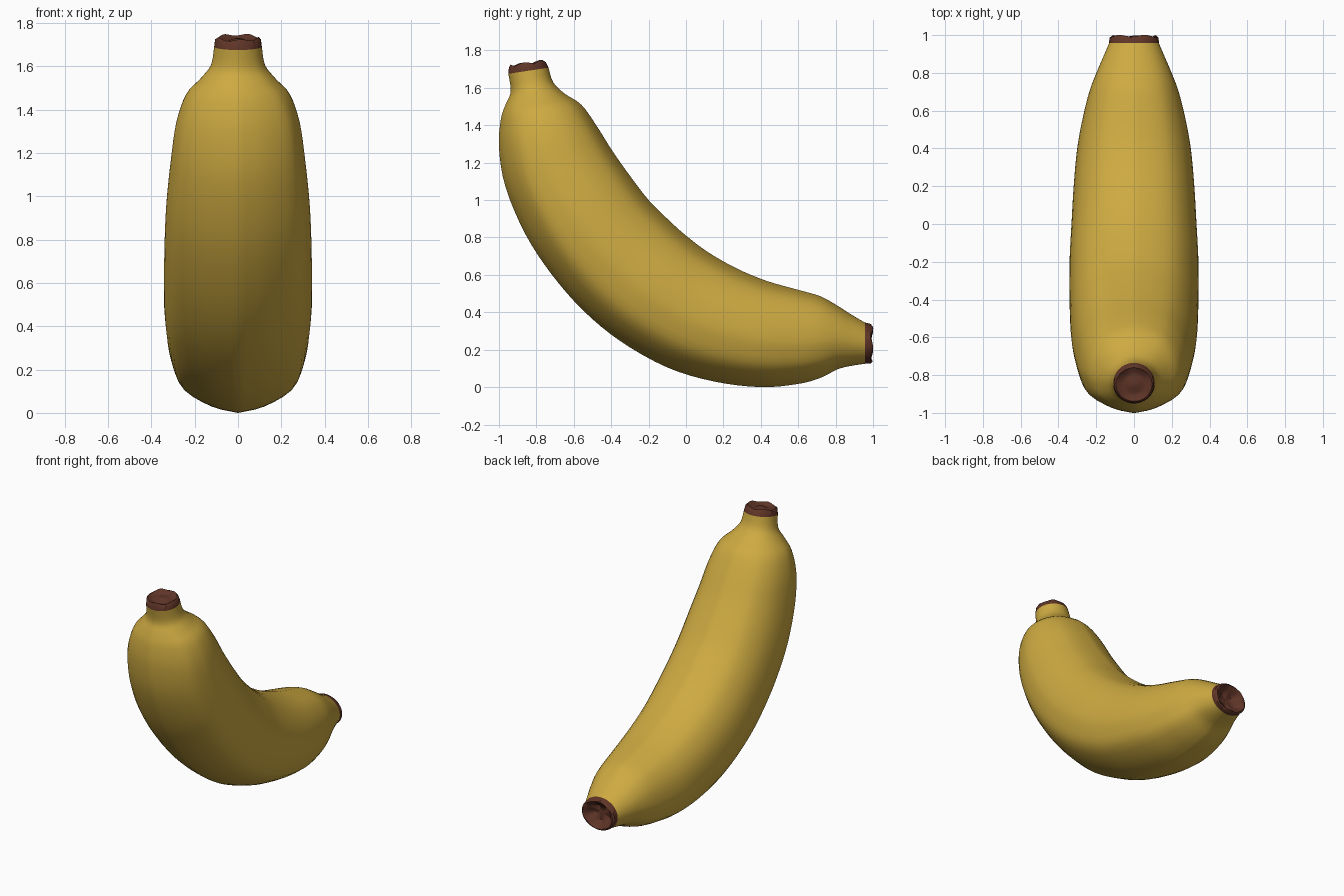
import bpy, bmesh, math
from mathutils import Vector

if "Cube" in bpy.data.objects:
    bpy.data.objects.remove(bpy.data.objects["Cube"])

# Stations along the fruit: outer edge (y, z), inner edge (y, z), half width in x
STATIONS = [
    (-.95, 1.675, -.735, 1.708, .11), (-.937, 1.58, -.71, 1.63, .125),
    (-.965, 1.51, -.65, 1.57, .175), (-.99, 1.43, -.56, 1.51, .24),
    (-1.0, 1.28, -.48, 1.40, .285), (-.965, 1.07, -.395, 1.265, .31),
    (-.86, .82, -.30, 1.13, .33), (-.72, .605, -.20, 1.0, .338),
    (-.55, .41, -.10, .90, .34), (-.35, .245, 0, .81, .34),
    (-.10, .105, .12, .72, .33), (.15, .03, .27, .635, .318),
    (.40, 0, .43, .568, .298), (.60, .017, .60, .52, .262),
    (.72, .05, .72, .485, .23), (.81, .095, .81, .435, .195),
    (.88, .113, .88, .39, .165), (.957, .125, .957, .345, .132)]

# Half cross-section: (x / half width, 0 = outer edge .. 1 = inner edge)
SECTION = [(0, 0), (.40, .05), (.82, .18), (.97, .35), (1, .5),
           (.91, .71), (.67, .885), (.35, .965), (0, 1)]


def catmull(points, steps):
    out = []
    for i in range(len(points) - 1):
        p0, p1 = points[max(i - 1, 0)], points[i]
        p2, p3 = points[i + 1], points[min(i + 2, len(points) - 1)]
        for s in range(steps):
            t = s / steps
            out.append(tuple(
                .5 * (2 * b + (c - a) * t + (2 * a - 5 * b + 4 * c - d) * t * t
                      + (3 * b - a - 3 * c + d) * t ** 3)
                for a, b, c, d in zip(p0, p1, p2, p3)))
    return out + [tuple(points[-1])]


half = catmull(SECTION, 3)
ridged = half + [(-x, t) for x, t in half[-2:0:-1]]
N = len(ridged)
rounded = [(math.sin(2 * math.pi * i / N), .5 - .5 * math.cos(2 * math.pi * i / N))
           for i in range(N)]


def ring(station, roundness, scale=1, shift=(0, 0), wobble=0):
    oy, oz, iy, iz, w = station
    pts = []
    for i, (a, b) in enumerate(zip(ridged, rounded)):
        x = a[0] + (b[0] - a[0]) * roundness
        t = a[1] + (b[1] - a[1]) * roundness
        t = .5 + (t - .5) * scale
        k = wobble * math.sin(5 * 2 * math.pi * i / N + 1)
        pts.append(Vector((x * w * scale, oy + (iy - oy) * t + shift[0] + k * shift[0],
                           oz + (iz - oz) * t + shift[1] + k * shift[1])))
    return pts


def loft(name, rings, material, close_end=False):
    bm = bmesh.new()
    loops = [[bm.verts.new(p) for p in r] for r in rings]
    for a, b in zip(loops, loops[1:]):
        for i in range(N):
            j = (i + 1) % N
            bm.faces.new((a[i], a[j], b[j], b[i]))
    if close_end:
        bm.faces.new(loops[-1])
    bmesh.ops.recalc_face_normals(bm, faces=bm.faces)
    # open shells: make the first wall face point away from the ring centre
    f = bm.faces[0] if hasattr(bm.faces, "ensure_lookup_table") and not bm.faces.ensure_lookup_table() else None
    centre = sum(rings[0], Vector()) / N
    if f.normal.dot(f.calc_center_median() - centre) < 0:
        bmesh.ops.reverse_faces(bm, faces=bm.faces)
    mesh = bpy.data.meshes.new(name)
    bm.to_mesh(mesh)
    bm.free()
    mesh.materials.append(material)
    obj = bpy.data.objects.new(name, mesh)
    bpy.context.collection.objects.link(obj)
    bpy.context.view_layer.objects.active = obj
    obj.select_set(True)
    bpy.ops.object.shade_smooth_by_angle(angle=math.radians(50))
    obj.select_set(False)
    return obj


def colour(name, rgb):
    m = bpy.data.materials.new(name)
    m.diffuse_color = (*rgb, 1)
    m.use_nodes = True
    m.node_tree.nodes["Principled BSDF"].inputs["Base Color"].default_value = m.diffuse_color
    return m


yellow = colour("banana yellow", (.61, .40, .053))
brown = colour("tip brown", (.115, .035, .02))

# Peel: ridged in the middle, rounder toward both ends
path = catmull(STATIONS, 4)
last = len(path) - 1
rings = []
for i, s in enumerate(path):
    edge = min(i, last - i) / 16
    rings.append(ring(s, max(0, 1 - edge) * .9))
loft("peel", rings, yellow)

# Stem tip: short brown cap with a shallow rim
top = (-.947, 1.708, -.75, 1.738, .106)
loft("stem_tip", [
    ring(STATIONS[0], .9), ring(top, .9),
    ring(top, .9, .9, (-.001, .01), .5), ring(top, .9, .65, (.001, -.006)),
    ring(top, .9, .45, (.001, -.008)), ring(top, .9, .2, (-.001, .004))],
    brown, True)

# Blossom tip: brown cap with a dished end
end = (.985, .125, .988, .338, .13)
loft("blossom_tip", [
    ring(STATIONS[-1], .9), ring(end, .9),
    ring(end, .9, .9, (.009, 0), .5), ring(end, .9, .7, (-.012, 0), .4),
    ring(end, .9, .5, (-.04, 0), .2), ring(end, .9, .2, (-.045, 0))],
    brown, True)
